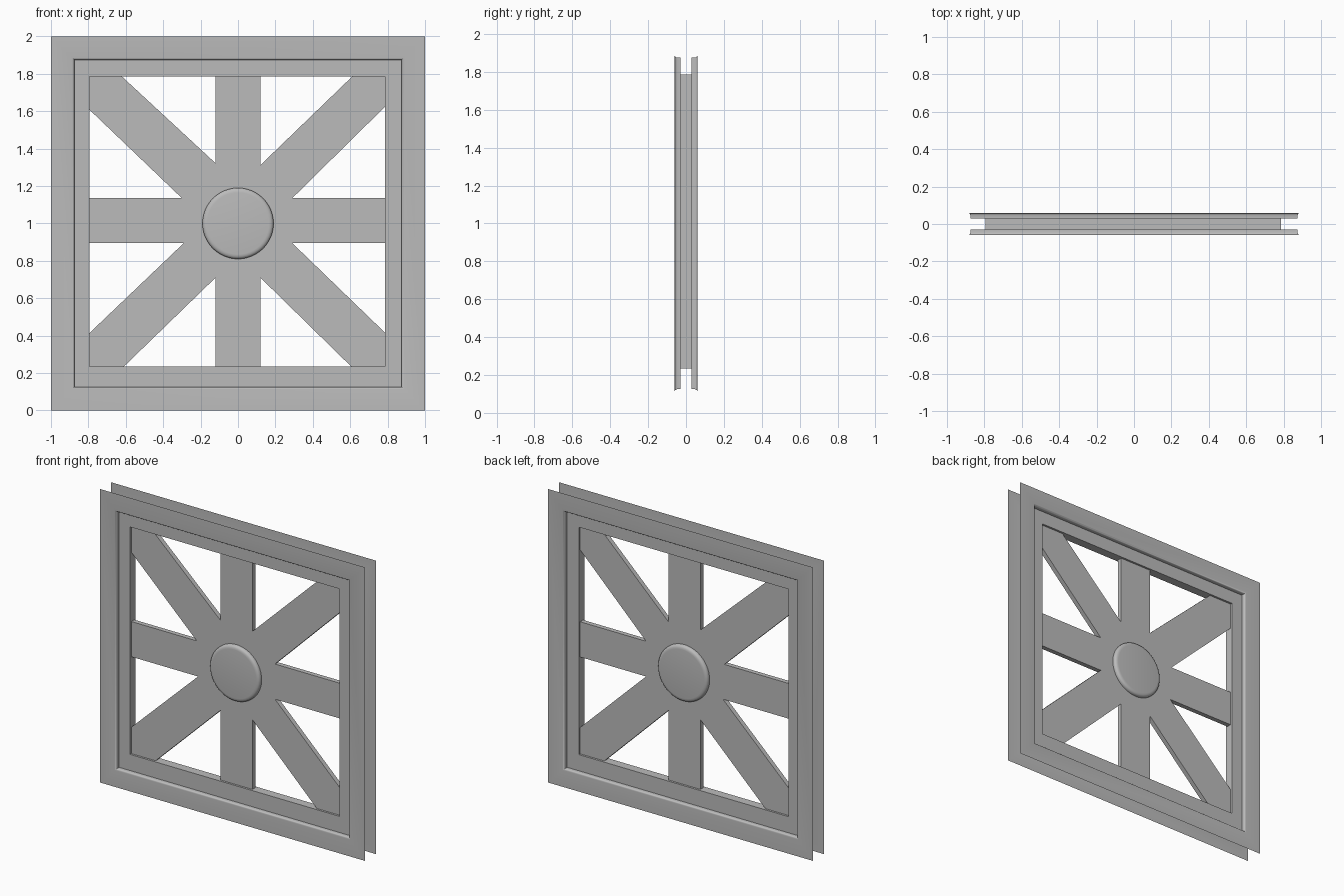
import bpy, bmesh, math

cube = bpy.data.objects.get("Cube")
if cube:
    bpy.data.objects.remove(cube, do_unlink=True)

grey = bpy.data.materials.new("plain grey")
grey.use_nodes = True
GREY = (0.5, 0.5, 0.5, 1.0)
grey.diffuse_color = GREY
grey.node_tree.nodes["Principled BSDF"].inputs["Base Color"].default_value = GREY


def make_object(name, bm, smooth=False):
    mesh = bpy.data.meshes.new(name)
    bm.to_mesh(mesh)
    bm.free()
    mesh.materials.append(grey)
    obj = bpy.data.objects.new(name, mesh)
    bpy.context.collection.objects.link(obj)
    if smooth:
        bpy.ops.object.select_all(action='DESELECT')
        obj.select_set(True)
        bpy.context.view_layer.objects.active = obj
        bpy.ops.object.shade_smooth_by_angle(angle=math.radians(35))
    return obj


def rect_loop(bm, x0, x1, z0, z1, y):
    return [bm.verts.new(p) for p in
            ((x0, y, z0), (x1, y, z0), (x1, y, z1), (x0, y, z1))]


def bridge(bm, a, b):
    n = len(a)
    for i in range(n):
        j = (i + 1) % n
        bm.faces.new((a[i], a[j], b[j], b[i]))


# Window frame: open shell swept from the front flange, over a rounded lip,
# across the recessed rim, through the opening and back out again
LEFT, RIGHT, BOTTOM, TOP = -0.793, 0.787, 0.235, 1.785
half_profile = [(1.0, 0.06), (0.886, 0.06), (0.881, 0.058),
                (0.877, 0.053), (0.875, 0.046), (0.875, 0.03)]
front = [(-h, h, 1 - h, 1 + h, -y) for h, y in half_profile]
front.append((LEFT, RIGHT, BOTTOM, TOP, -0.03))
back = [(x0, x1, z0, z1, -y) for x0, x1, z0, z1, y in reversed(front)]
bm = bmesh.new()
loops = [rect_loop(bm, *r) for r in front + back]
for a, b in zip(loops, loops[1:]):
    bridge(bm, a, b)
make_object("window_frame", bm, smooth=True)

# Eight-spoke lattice: one outline filling the opening, extruded
outline = [
    (-0.12, BOTTOM), (0.12, BOTTOM), (0.12, 0.71),                    # bottom spoke
    (0.605, BOTTOM), (RIGHT, BOTTOM), (RIGHT, 0.415), (0.29, 0.895),  # lower left
    (RIGHT, 0.895), (RIGHT, 1.135), (0.29, 1.135),                    # left spoke
    (RIGHT, 1.625), (RIGHT, TOP), (0.61, TOP), (0.12, 1.312),         # upper left
    (0.12, TOP), (-0.12, TOP), (-0.12, 1.322),                        # top spoke
    (-0.62, TOP), (LEFT, TOP), (LEFT, 1.607), (-0.30, 1.135),         # upper right
    (LEFT, 1.135), (LEFT, 0.895), (-0.29, 0.895),                     # right spoke
    (LEFT, 0.415), (LEFT, BOTTOM), (-0.61, BOTTOM), (-0.12, 0.71),    # lower right
]
HALF = 0.016
bm = bmesh.new()
fv = [bm.verts.new((x, -HALF, z)) for x, z in outline]
bv = [bm.verts.new((x, HALF, z)) for x, z in outline]
bm.faces.new(fv)
bm.faces.new(list(reversed(bv)))
bridge(bm, bv, fv)
make_object("spokes", bm)

# Round hub with softened edges on both sides
SEG = 48
hub_half = [(0.165, 0.042), (0.176, 0.0405), (0.184, 0.036), (0.189, 0.029), (0.19, 0.02)]
hub_profile = [(r, -y) for r, y in hub_half] + list(reversed(hub_half))
bm = bmesh.new()
rings = []
for r, y in hub_profile:
    rings.append([bm.verts.new((r * math.cos(2 * math.pi * i / SEG), y,
                                1 + r * math.sin(2 * math.pi * i / SEG)))
                  for i in range(SEG)])
for a, b in zip(rings, rings[1:]):
    bridge(bm, b, a)
bm.faces.new(rings[0])
bm.faces.new(list(reversed(rings[-1])))
bmesh.ops.recalc_face_normals(bm, faces=bm.faces[:])
make_object("hub", bm, smooth=True)
